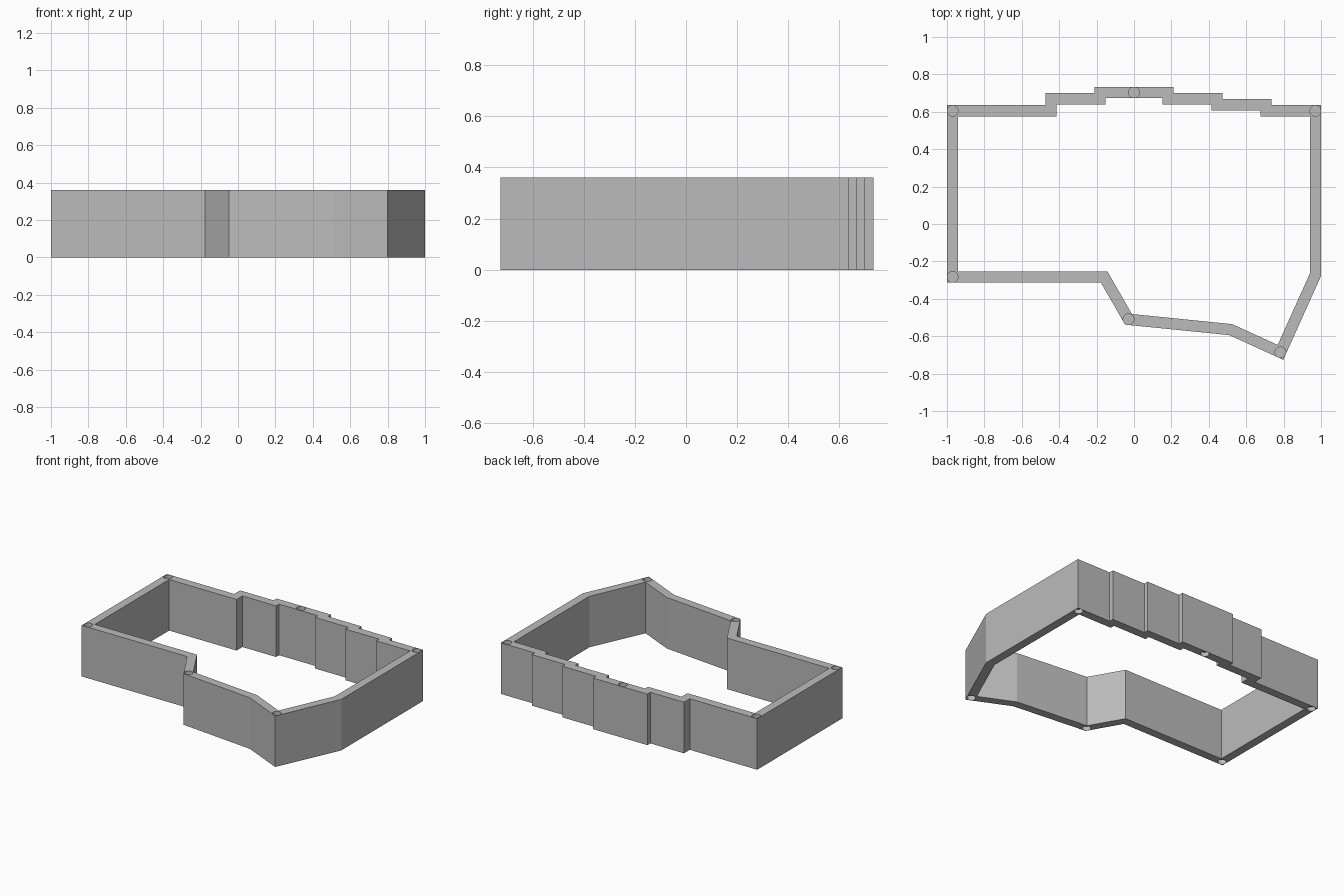
import bpy, bmesh
from mathutils import Vector

if "Cube" in bpy.data.objects:
    bpy.data.objects.remove(bpy.data.objects["Cube"])

HEIGHT, THICK = 0.36, 0.06
HOLE_RADIUS, HOLE_DEPTH = 0.029, 0.03

# Outer outline of the wall, counterclockwise
outer = [Vector(p) for p in [
    (-1, -0.313), (-0.177, -0.313), (-0.048, -0.538), (0.509, -0.594),
    (0.798, -0.726), (1, -0.278), (1, 0.635), (0.736, 0.635),
    (0.736, 0.667), (0.474, 0.667), (0.474, 0.70), (0.212, 0.70),
    (0.212, 0.733), (-0.212, 0.733), (-0.212, 0.70), (-0.474, 0.70),
    (-0.474, 0.635), (-1, 0.635)]]


def inset(points, dist):
    """Offset a closed outline inward with mitred corners."""
    result = []
    for i, p in enumerate(points):
        d1 = (p - points[i - 1]).normalized()
        d2 = (points[(i + 1) % len(points)] - p).normalized()
        n1, n2 = Vector((-d1.y, d1.x)), Vector((-d2.y, d2.x))
        result.append(p + (n1 + n2) * dist / (1 + n1.dot(n2)))
    return result


def make_object(name, bm):
    bmesh.ops.recalc_face_normals(bm, faces=bm.faces[:])
    mesh = bpy.data.meshes.new(name)
    bm.to_mesh(mesh)
    bm.free()
    obj = bpy.data.objects.new(name, mesh)
    bpy.context.collection.objects.link(obj)
    return obj


grey = bpy.data.materials.new("plain grey")
grey.diffuse_color = (0.5, 0.5, 0.5, 1)
grey.use_nodes = True
grey.node_tree.nodes["Principled BSDF"].inputs["Base Color"].default_value = grey.diffuse_color

# Perimeter wall: four rings of vertices joined into a closed band
inner = inset(outer, THICK)
bm = bmesh.new()
rings = [[bm.verts.new((p.x, p.y, z)) for p in pts]
         for pts, z in ((outer, 0), (outer, HEIGHT), (inner, HEIGHT), (inner, 0))]
count = len(outer)
for r in range(4):
    a, b = rings[r], rings[(r + 1) % 4]
    for i in range(count):
        j = (i + 1) % count
        bm.faces.new((a[i], a[j], b[j], b[i]))
wall = make_object("perimeter_wall", bm)
wall.data.materials.append(grey)

# Shallow round sockets in the top and bottom rims at the joints
centres = [(outer[i] + inner[i]) / 2 for i in (0, 2, 4, 6, 17)]
centres.append(Vector((0, 0.703)))
bm = bmesh.new()
for c in centres:
    for z in (0, HEIGHT):
        made = bmesh.ops.create_cone(
            bm, cap_ends=True, segments=32, radius1=HOLE_RADIUS,
            radius2=HOLE_RADIUS, depth=2 * HOLE_DEPTH)
        bmesh.ops.translate(bm, verts=made["verts"], vec=(c.x, c.y, z))
cutter = make_object("socket_cutter", bm)
cutter.data.materials.append(grey)
cutter.hide_render = True
cutter.hide_set(True)

cut = wall.modifiers.new("sockets", 'BOOLEAN')
cut.operation = 'DIFFERENCE'
cut.solver = 'EXACT'
cut.object = cutter
